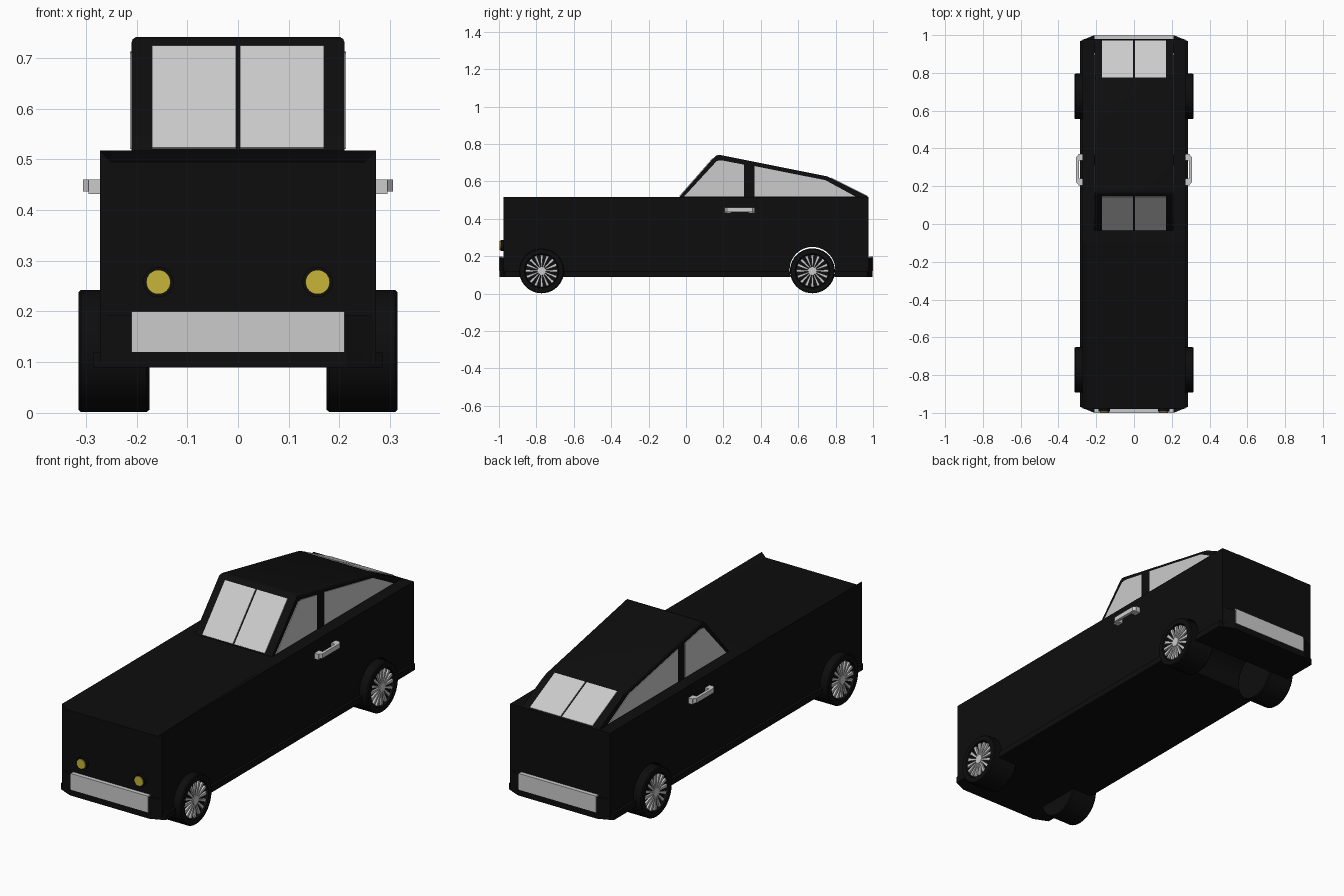
import bpy, bmesh, math

if "Cube" in bpy.data.objects:
    bpy.data.objects.remove(bpy.data.objects["Cube"])

def material(name, col):
    m = bpy.data.materials.new(name)
    m.diffuse_color = (*col, 1)
    m.use_nodes = True
    m.node_tree.nodes["Principled BSDF"].inputs["Base Color"].default_value = m.diffuse_color
    return m

BLACK = material("black_paint", (0.004, 0.004, 0.004))
YELLOW = material("yellow_lens", (0.57, 0.46, 0.04))

def finish(name, bm, mat=None, mirror=False, smooth=False):
    bmesh.ops.recalc_face_normals(bm, faces=bm.faces)
    me = bpy.data.meshes.new(name)
    bm.to_mesh(me)
    bm.free()
    ob = bpy.data.objects.new(name, me)
    bpy.context.collection.objects.link(ob)
    if mat:
        me.materials.append(mat)
    if smooth:
        bpy.ops.object.select_all(action='DESELECT')
        ob.select_set(True)
        bpy.context.view_layer.objects.active = ob
        bpy.ops.object.shade_smooth_by_angle(angle=math.radians(35))
    if mirror:
        ob.modifiers.new("mirror", 'MIRROR')
    return ob

def loft(bm, rings):
    """Bridge rings of equal length and cap both ends."""
    vs = [[bm.verts.new(p) for p in r] for r in rings]
    n = len(vs[0])
    for a, b in zip(vs, vs[1:]):
        for i in range(n):
            bm.faces.new((a[i], a[(i + 1) % n], b[(i + 1) % n], b[i]))
    bm.faces.new(vs[0])
    bm.faces.new(vs[-1])

def prism(name, polys, axis, a, b, mat=None, **kw):
    """Extrude 2D outlines along an axis: x uses (y, z), z uses (x, y)."""
    bm = bmesh.new()
    place = {'x': lambda p, t: (t, p[0], p[1]), 'z': lambda p, t: (p[0], p[1], t)}[axis]
    for poly in polys:
        loft(bm, [[place(p, t) for p in poly] for t in (a, b)])
    return finish(name, bm, mat, **kw)

def rect(u0, u1, v0, v1):
    return [(u0, v0), (u1, v0), (u1, v1), (u0, v1)]

def circle(u, v, r, n=32):
    return [(u + r * math.cos(2 * math.pi * i / n), v + r * math.sin(2 * math.pi * i / n)) for i in range(n)]

def slab(p, q, t=0.004):
    """Thin sloped strip from p to q, sunk and raised by t."""
    dy, dz = q[0] - p[0], q[1] - p[1]
    l = math.hypot(dy, dz)
    ny, nz = -dz / l * t, dy / l * t
    return [(p[0] - ny, p[1] - nz), (q[0] - ny, q[1] - nz), (q[0] + ny, q[1] + nz), (p[0] + ny, p[1] + nz)]

# Main body, with the bonnet dipping slightly at the nose between the wings
bm = bmesh.new()
rings = []
for x, nose in ((-0.272, 0.517), (-0.25, 0.495), (0.25, 0.495), (0.272, 0.517)):
    rings.append([(x, y, z) for y, z in ((-0.977, 0.1), (0.977, 0.1), (0.977, 0.517), (-0.1, 0.517), (-0.977, nose))])
loft(bm, rings)
body = finish("body", bm, BLACK)

# Lower sill all round and end bumpers
def octagon(w, c, y0, y1, cy=0.03):
    return [(-c, y0), (c, y0), (w, y0 + cy), (w, y1 - cy), (c, y1), (-c, y1), (-w, y1 - cy), (-w, y0 + cy)]

sill = prism("sill", [octagon(0.285, 0.215, -0.998, 0.998)], 'z', 0.09, 0.12, BLACK)
bumpers = [[(-0.272, s * 0.9), (-0.272, s * 0.975), (-0.212, s * 0.997), (0.212, s * 0.997),
            (0.272, s * 0.975), (0.272, s * 0.9)] for s in (-1, 1)]
prism("bumpers", bumpers, 'z', 0.11, 0.193, BLACK)
prism("bumper_plates", [rect(-1.0, -0.98, 0.12, 0.2), rect(0.98, 1.0, 0.12, 0.2)], 'x', -0.21, 0.21)

# Cabin with softened roof edges
FRONT, TOP, BACK, TAIL = (-0.035, 0.517), (0.165, 0.745), (0.755, 0.627), (0.975, 0.517)
bm = bmesh.new()
outline = [(-0.035, 0.5), FRONT, TOP, BACK, TAIL, (0.975, 0.5)]
loft(bm, [[(x, y, z) for y, z in outline] for x in (-0.21, 0.21)])
bmesh.ops.recalc_face_normals(bm, faces=bm.faces)
roof = [e for e in bm.edges if all(v.co.z > 0.6 for v in e.verts)
        and not (abs(e.verts[0].co.x - e.verts[1].co.x) > 0.1 and e.verts[0].co.y > 0.5)]
bmesh.ops.bevel(bm, geom=roof, offset=0.018, segments=3, profile=0.5, affect='EDGES')
finish("cabin", bm, BLACK, smooth=True)

# Split windscreen and rear window
def along(p, q, t):
    return (p[0] + (q[0] - p[0]) * t, p[1] + (q[1] - p[1]) * t)

prism("windscreen", [slab(along(FRONT, TOP, 0.015), along(FRONT, TOP, 0.9))], 'x', 0.004, 0.17, mirror=True)
prism("rear_window", [slab(along(BACK, TAIL, 0.09), along(BACK, TAIL, 0.97))], 'x', 0.004, 0.17, mirror=True)

# Side windows
side = [[(-0.01, 0.52), (0.31, 0.52), (0.31, 0.69), (0.19, 0.713), (0.165, 0.71)],
        [(0.367, 0.52), (0.905, 0.52), (0.745, 0.607), (0.367, 0.682)]]
prism("side_windows", side, 'x', 0.2, 0.213, mirror=True)

# Door handles: a grip on two posts
bm = bmesh.new()
grip = [(0.292, 0.205), (0.306, 0.22), (0.306, 0.355), (0.292, 0.37)]
loft(bm, [[(x, y, z) for x, y in grip] for z in (0.437, 0.46)])
for y in (0.205, 0.335):
    loft(bm, [[(x, p, z) for p, z in rect(y, y + 0.035, 0.432, 0.46)] for x in (0.265, 0.295)])
finish("door_handles", bm, mirror=True)

# Headlights: dark housing with yellow lens
def disc_y(name, r, y0, y1, mat):
    bm = bmesh.new()
    loft(bm, [[(x, y, z) for x, z in circle(0.157, 0.258, r)] for y in (y0, y1)])
    finish(name, bm, mat, mirror=True, smooth=True)

disc_y("headlight_housings", 0.03, -0.992, -0.96, BLACK)
disc_y("headlight_lenses", 0.024, -0.997, -0.97, YELLOW)

# Wheels: recessed tyre, tapered spokes and hub
R = 0.12
tyre_profile = [(0.175, 0.116), (0.18, R), (0.31, R), (0.315, 0.116), (0.315, 0.092), (0.3, 0.088)]
for label, wy in (("front", -0.772), ("rear", 0.676)):
    bm = bmesh.new()
    loft(bm, [[(x, y, z) for y, z in circle(wy, R + 0.002, r, 40)] for x, r in tyre_profile])
    finish(label + "_tyres", bm, BLACK, mirror=True, smooth=True)
    spokes = []
    for i in range(16):
        a = 2 * math.pi * i / 16
        c, s = math.cos(a), math.sin(a)
        spokes.append([(wy + r * c - w * s, R + 0.002 + r * s + w * c)
                       for r, w in ((0.018, -0.003), (0.086, -0.0075), (0.086, 0.0075), (0.018, 0.003))])
    prism(label + "_spokes", spokes, 'x', 0.298, 0.31, mirror=True)
    prism(label + "_hubs", [circle(wy, R + 0.002, 0.022, 20)], 'x', 0.298, 0.313, mirror=True)

# Rear wheel arch cut right through the body
cutter = prism("arch_cutter", [circle(0.676, 0.128, 0.122, 40)], 'x', -0.4, 0.4)
cutter.hide_render = True
cutter.hide_viewport = True
for ob in (body, sill):
    mod = ob.modifiers.new("arch", 'BOOLEAN')
    mod.operation = 'DIFFERENCE'
    mod.solver = 'EXACT'
    mod.object = cutter
